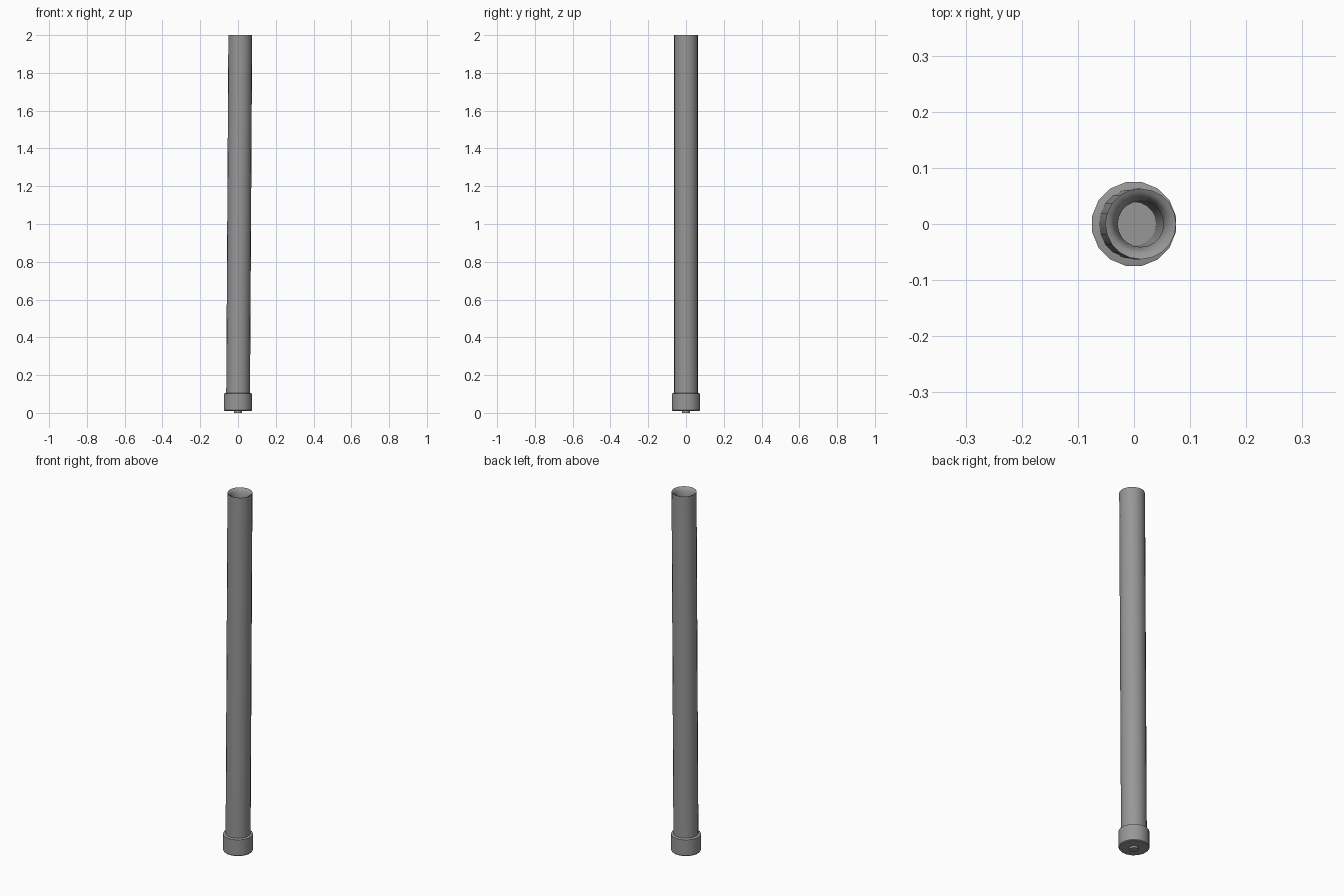
import bpy, bmesh, math

if "Cube" in bpy.data.objects:
    bpy.data.objects.remove(bpy.data.objects["Cube"])

metal = bpy.data.materials.new("dark_metal")
metal.diffuse_color = (0.31, 0.31, 0.31, 1)
metal.use_nodes = True
metal.node_tree.nodes["Principled BSDF"].inputs["Base Color"].default_value = metal.diffuse_color

def lathe(name, profile, sides=16, lean=0.0, turn=0.0, smooth=35):
    """Revolve a (radius, z) outline; lean shifts x along the height."""
    bm = bmesh.new()
    rings = []
    for r, z in profile:
        off = lean * z / 2
        if r == 0:
            rings.append([bm.verts.new((off, 0, z))])
        else:
            angles = [2 * math.pi * (i + turn) / sides for i in range(sides)]
            rings.append([bm.verts.new((off + r * math.cos(a), r * math.sin(a), z))
                          for a in angles])
    for a, b in zip(rings, rings[1:]):
        for i in range(sides):
            j = (i + 1) % sides
            if len(a) == 1:
                loop = [a[0], b[j], b[i]]
            elif len(b) == 1:
                loop = [a[i], a[j], b[0]]
            else:
                loop = [a[i], a[j], b[j], b[i]]
            bm.faces.new(loop)
    bmesh.ops.recalc_face_normals(bm, faces=bm.faces)
    mesh = bpy.data.meshes.new(name)
    bm.to_mesh(mesh)
    bm.free()
    mesh.materials.append(metal)
    ob = bpy.data.objects.new(name, mesh)
    bpy.context.collection.objects.link(ob)
    bpy.ops.object.select_all(action='DESELECT')
    ob.select_set(True)
    bpy.context.view_layer.objects.active = ob
    bpy.ops.object.shade_smooth_by_angle(angle=math.radians(smooth))
    return ob

# Hollow barrel, leaning slightly, with a rounded muzzle and a closed bottom
lathe("barrel", [(0, 0.03), (0.063, 0.03), (0.063, 2.0), (0.054, 1.996),
                 (0.047, 1.985), (0.041, 1.96), (0.039, 0.08), (0, 0.08)],
      sides=20, lean=0.012, smooth=50)

# Thicker breech collar
lathe("breech_collar", [(0, 0.011), (0.073, 0.011), (0.076, 0.015), (0.076, 0.102),
                        (0.062, 0.106), (0.055, 0.106), (0.055, 0.05), (0, 0.05)],
      sides=16, turn=0.5)

# Small pin under the breech
lathe("base_pin", [(0, 0.0), (0.022, 0.0), (0.022, 0.03), (0, 0.03)])
